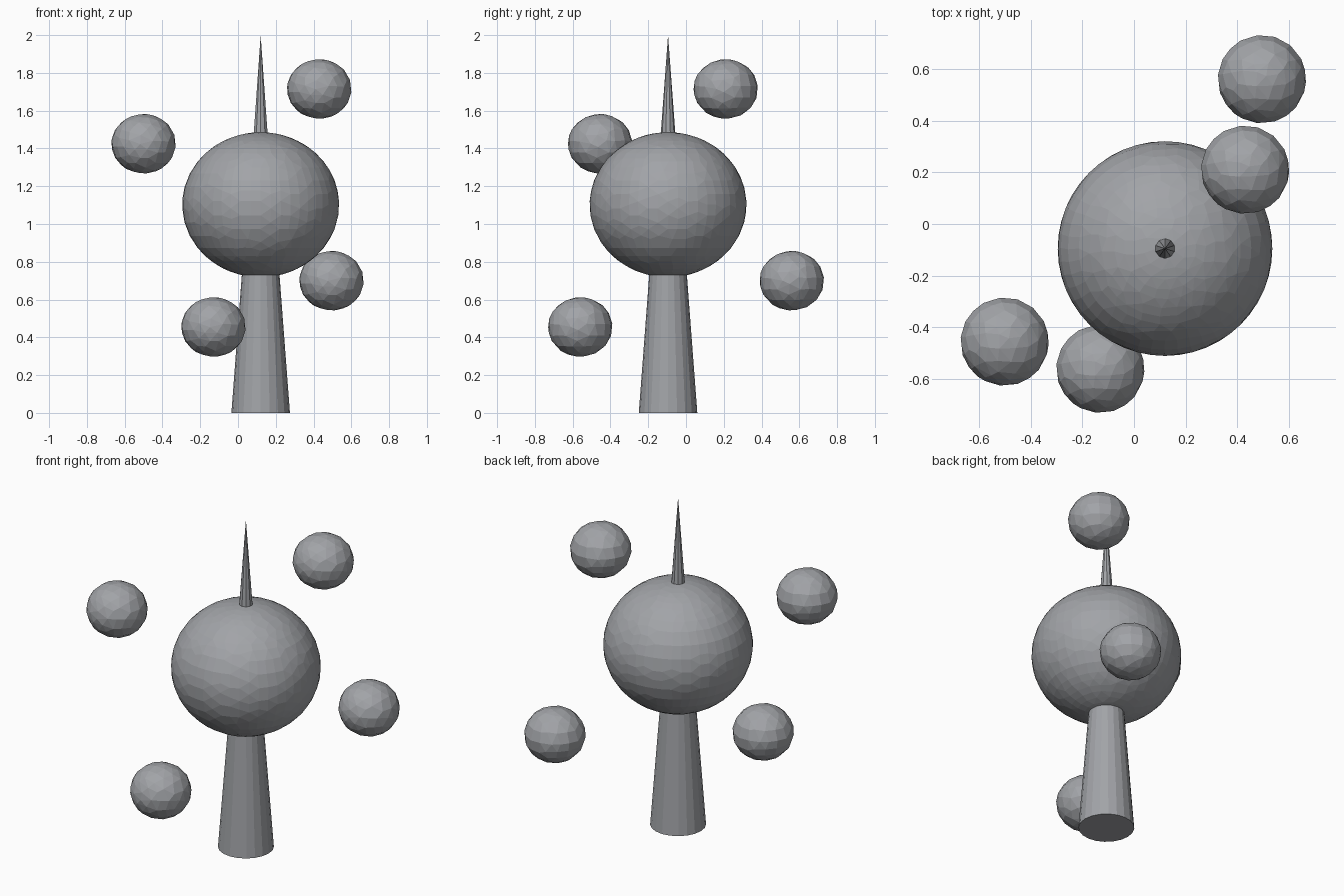
import bpy

cube = bpy.data.objects.get("Cube")
if cube:
    bpy.data.objects.remove(cube, do_unlink=True)

grey = bpy.data.materials.new("plain grey")
grey.use_nodes = True
colour = (0.36, 0.37, 0.39, 1)
grey.diffuse_color = colour
grey.node_tree.nodes["Principled BSDF"].inputs["Base Color"].default_value = colour

AXIS = (0.12, -0.095)   # shared centre of tower, dome and spire
SQUASH = 0.925          # every ball is slightly flattened


def finish(name):
    ob = bpy.context.object
    ob.name = name
    ob.data.materials.append(grey)
    return ob


def ball(name, centre, radius, segments, rings, keep):
    """Flattened ball with irregular flat facets."""
    bpy.ops.mesh.primitive_uv_sphere_add(
        segments=segments, ring_count=rings, radius=radius, location=centre)
    ob = finish(name)
    ob.scale.z = SQUASH
    facets = ob.modifiers.new("facets", "DECIMATE")
    facets.ratio = keep
    bpy.ops.object.shade_flat()
    return ob


def taper(name, sides, r_bottom, r_top, z_bottom, z_top):
    bpy.ops.mesh.primitive_cone_add(
        vertices=sides, radius1=r_bottom, radius2=r_top, depth=z_top - z_bottom,
        location=(*AXIS, (z_bottom + z_top) / 2))
    finish(name)
    bpy.ops.object.shade_flat()


# Central tower: tapering trunk, big ball and needle spire
taper("trunk", 20, 0.155, 0.096, 0, 0.78)
ball("main_ball", (*AXIS, 1.102), 0.415, 48, 32, 0.45)
taper("spire", 10, 0.04, 0, 1.46, 2.0)

# Small balls floating around the tower
small_balls = {
    "upper_left_ball": (0.43, 0.21, 1.715),
    "upper_right_ball": (-0.5, -0.455, 1.425),
    "lower_left_ball": (0.495, 0.56, 0.7),
    "lower_right_ball": (-0.13, -0.56, 0.455),
}
for name, centre in small_balls.items():
    ball(name, centre, 0.17, 32, 16, 0.25)
